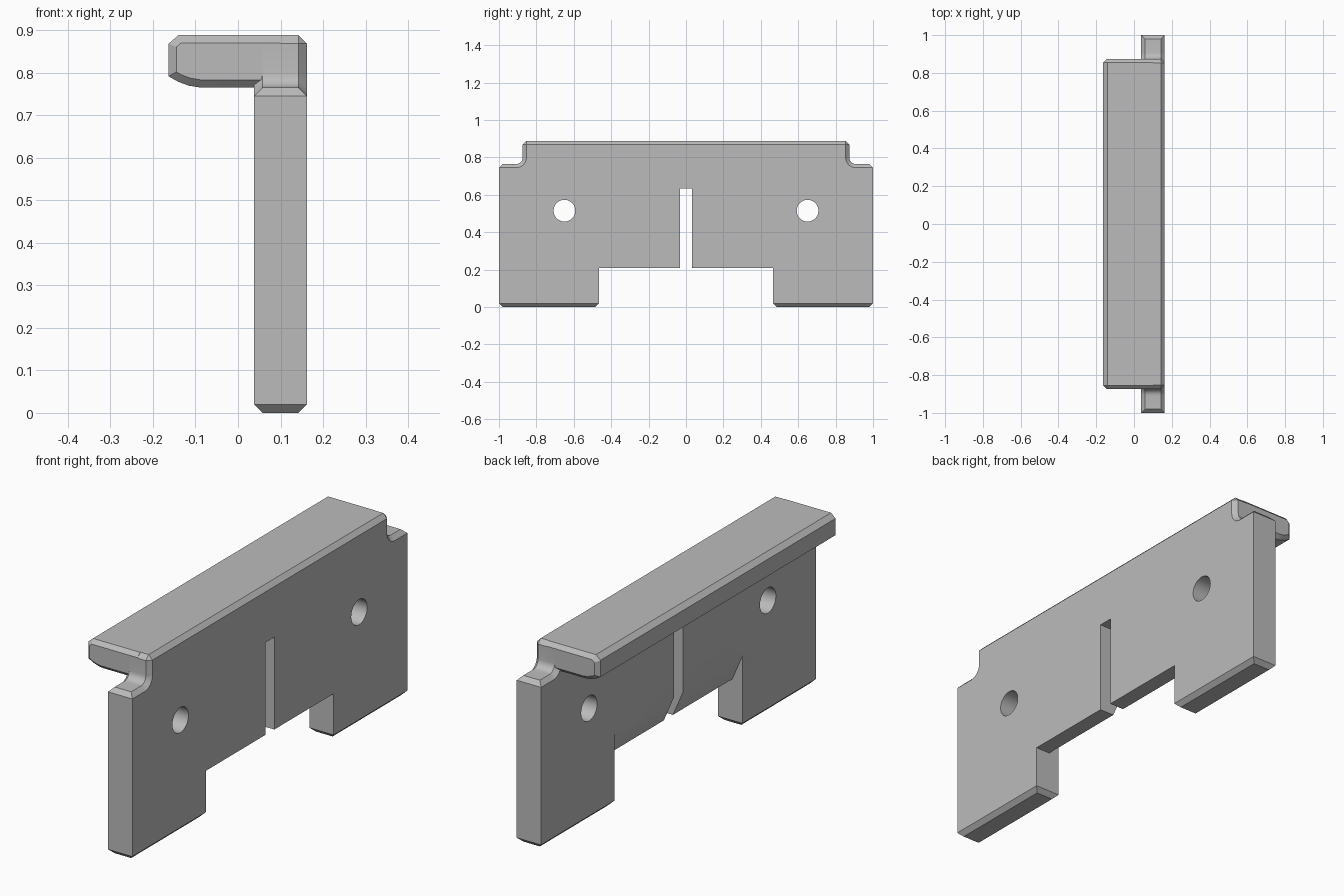
import bpy, bmesh, math
from mathutils import Vector

cube = bpy.data.objects.get("Cube")
if cube:
    bpy.data.objects.remove(cube, do_unlink=True)

grey = bpy.data.materials.new("plain grey")
grey.use_nodes = True
grey.diffuse_color = (0.5, 0.5, 0.5, 1)
grey.node_tree.nodes["Principled BSDF"].inputs["Base Color"].default_value = (0.5, 0.5, 0.5, 1)

TOP, LEDGE, END = 0.888, 0.765, 0.873   # head top, head underside, head half length
BACK, FRONT = 0.038, 0.162              # plate faces along x


def prism(name, points, axis, low, high, bevel_rule=None, width=0.02):
    """Extrude a 2D profile along an axis, then chamfer the edges picked by a rule."""
    def place(p, t):
        return (t, p[0], p[1]) if axis == "x" else (p[0], t, p[1])
    bm = bmesh.new()
    face = bm.faces.new([bm.verts.new(place(p, low)) for p in points])
    new = bmesh.ops.extrude_face_region(bm, geom=[face])["geom"]
    step = Vector(place((0, 0), high - low))
    bmesh.ops.translate(bm, vec=step, verts=[v for v in new if isinstance(v, bmesh.types.BMVert)])
    bmesh.ops.recalc_face_normals(bm, faces=bm.faces)
    if bevel_rule:
        edges = [e for e in bm.edges if bevel_rule(e.verts[0].co, e.verts[1].co)]
        bmesh.ops.bevel(bm, geom=edges, offset=width, segments=1, affect="EDGES", clamp_overlap=True)
        bmesh.ops.recalc_face_normals(bm, faces=bm.faces)
    mesh = bpy.data.meshes.new(name)
    bm.to_mesh(mesh)
    bm.free()
    mesh.materials.append(grey)
    obj = bpy.data.objects.new(name, mesh)
    bpy.context.collection.objects.link(obj)
    return obj


def cut(target, cutter):
    mod = target.modifiers.new("cut", "BOOLEAN")
    mod.operation, mod.solver, mod.object = "DIFFERENCE", "EXACT", cutter
    bpy.context.view_layer.objects.active = target
    bpy.ops.object.modifier_apply(modifier=mod.name)
    bpy.data.objects.remove(cutter, do_unlink=True)


# Plate outline: slot, leg cutout, foot, shoulder, concave corner, top
half = [(0.033, 0.635), (0.033, 0.21), (0.465, 0.21), (0.465, 0), (1, 0), (1, LEDGE)]
R = 0.035
for i in range(7):
    a = math.radians(270 - 15 * i)
    half.append((END + R + R * math.cos(a), LEDGE + R + R * math.sin(a)))
half.append((END, TOP))
outline = half + [(-y, z) for y, z in reversed(half)]


def plate_edges(a, b):
    foot = max(a.z, b.z) < 0.001
    upper = min(a.z, b.z) > LEDGE - 0.001
    along_x = abs(a.x - b.x) > 0.01
    corner = abs(a.y) > 0.99 or a.z > TOP - 0.001
    return foot or (upper and (not along_x or corner))


plate = prism("upright_plate", outline, "x", BACK, FRONT, plate_edges, 0.02)

# Sloped relief above the leg cutout on the back face
relief = prism("relief_cutter", [(BACK - 0.024, 0.386), (0.094, 0.2), (BACK - 0.024, 0.2)],
               "y", -0.465, 0.465)
cut(plate, relief)

# Two round through holes
ring = [(0.058 * math.cos(math.tau * i / 48), 0.058 * math.sin(math.tau * i / 48)) for i in range(48)]
for side in (-1, 1):
    hole = prism("hole_cutter", [(side * 0.65 + y, 0.515 + z) for y, z in ring], "x", -0.1, 0.3)
    cut(plate, hole)

# Overhanging head with a rounded lower lip
lip = [(0.1, LEDGE), (-0.09, LEDGE), (-0.115, 0.769), (-0.14, 0.778), (-0.163, 0.791),
       (-0.163, 0.868), (-0.14, TOP), (0.1, TOP)]


def head_edges(a, b):
    return abs(a.y - b.y) < 0.001 and not (a.x > 0.09 and b.x > 0.09)


head = prism("overhanging_head", lip, "y", -END, END, head_edges, 0.018)

# Smooth shading on the curved surfaces only
for obj in (plate, head):
    bpy.ops.object.select_all(action="DESELECT")
    obj.select_set(True)
    bpy.context.view_layer.objects.active = obj
    bpy.ops.object.shade_smooth_by_angle(angle=math.radians(28))
